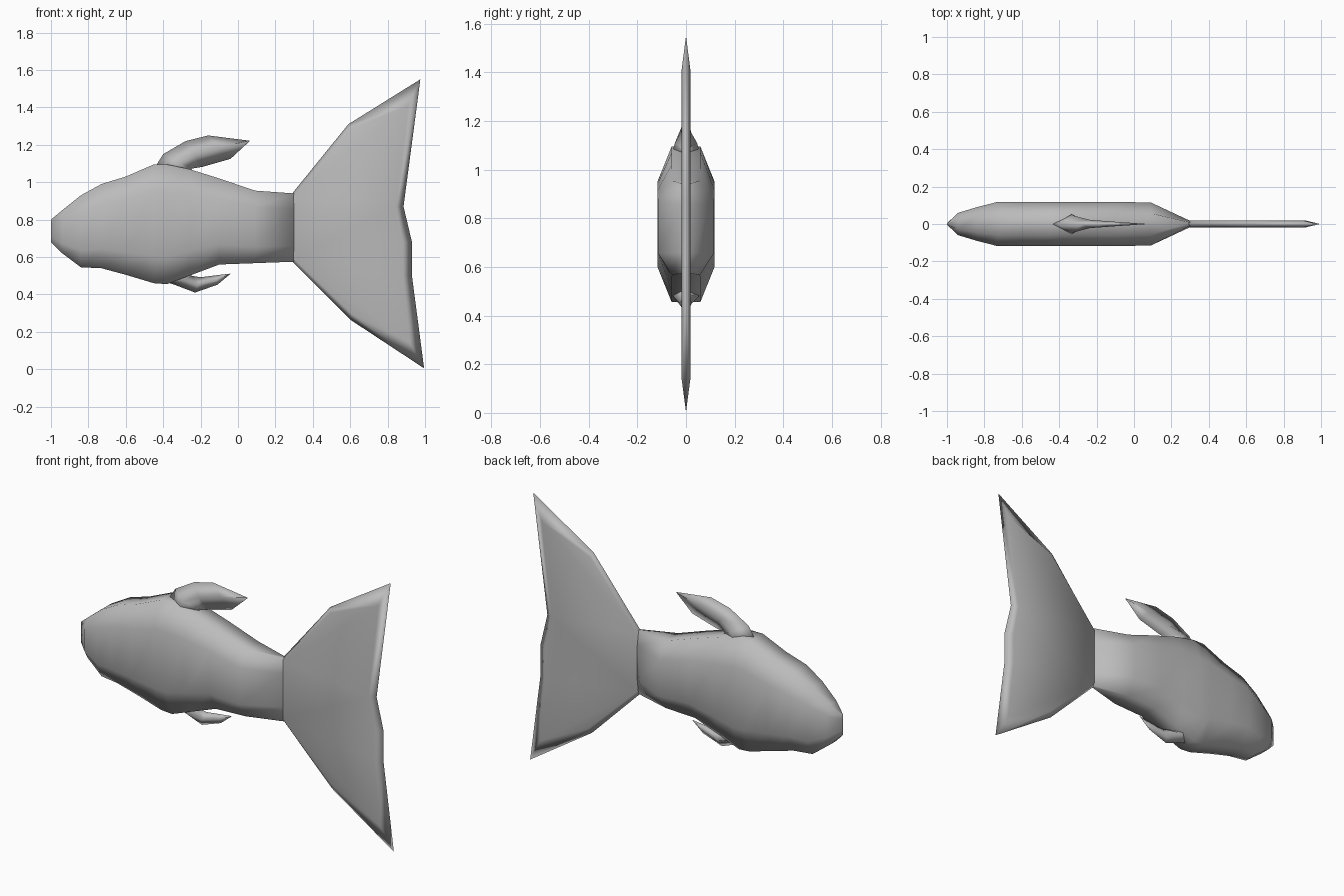
import bpy, bmesh

if "Cube" in bpy.data.objects:
    bpy.data.objects.remove(bpy.data.objects["Cube"], do_unlink=True)

grey = bpy.data.materials.new("plain grey")
grey.use_nodes = True
grey.diffuse_color = (0.5, 0.5, 0.5, 1)
grey.node_tree.nodes["Principled BSDF"].inputs["Base Color"].default_value = (0.5, 0.5, 0.5, 1)


def finish(bm, name):
    """Clean the mesh, smooth it and link it as a named object."""
    bmesh.ops.remove_doubles(bm, verts=bm.verts, dist=0.0005)
    bmesh.ops.recalc_face_normals(bm, faces=bm.faces)
    for f in bm.faces:
        f.smooth = True
    mesh = bpy.data.meshes.new(name)
    bm.to_mesh(mesh)
    bm.free()
    mesh.materials.append(grey)
    obj = bpy.data.objects.new(name, mesh)
    bpy.context.scene.collection.objects.link(obj)
    return obj


def loft(name, sections):
    """Skin a list of equal-length closed rings and cap both ends."""
    bm = bmesh.new()
    rings = [[bm.verts.new(p) for p in s] for s in sections]
    n = len(rings[0])
    for a, b in zip(rings, rings[1:]):
        for i in range(n):
            j = (i + 1) % n
            bm.faces.new((a[i], a[j], b[j], b[i]))
    bm.faces.new(rings[0])
    bm.faces.new(rings[-1])
    return finish(bm, name)


# Body: eight-sided sections given as x, bottom, top, half width
stations = [
    (-1.00, 0.68, 0.80, 0.004), (-0.94, 0.62, 0.85, 0.06),
    (-0.84, 0.545, 0.93, 0.09), (-0.73, 0.54, 0.99, 0.118),
    (-0.60, 0.505, 1.03, 0.118), (-0.45, 0.46, 1.095, 0.118),
    (-0.38, 0.455, 1.095, 0.118), (-0.26, 0.50, 1.07, 0.118),
    (-0.10, 0.56, 1.02, 0.118), (0.09, 0.567, 0.955, 0.115),
    (0.30, 0.575, 0.94, 0.017),
]


def body_ring(x, lo, hi, w):
    h = hi - lo
    half = [(0.5 * w, hi), (w, lo + 0.77 * h), (w, lo + 0.23 * h), (0.5 * w, lo)]
    return [(x, y, z) for y, z in half] + [(x, -y, z) for y, z in reversed(half)]


loft("body", [body_ring(*s) for s in stations])


# Back and belly fins: lead point, trailing point, half thickness
def fin(name, rows):
    rings = []
    for (x0, z0), (x1, z1), w in rows:
        mx, mz = (x0 + x1) / 2, (z0 + z1) / 2
        rings.append([(x0, 0, z0), (mx, w, mz), (x1, 0, z1), (mx, -w, mz)])
    return loft(name, rings)


fin("dorsal_fin", [
    ((-0.45, 1.07), (-0.23, 1.05), 0.06), ((-0.40, 1.15), (-0.25, 1.072), 0.045),
    ((-0.28, 1.22), (-0.19, 1.082), 0.022), ((-0.16, 1.25), (-0.04, 1.125), 0.012),
    ((0.06, 1.222), (0.062, 1.219), 0.001),
])
fin("belly_fin", [
    ((-0.43, 0.48), (-0.24, 0.515), 0.06), ((-0.34, 0.452), (-0.25, 0.50), 0.05),
    ((-0.23, 0.41), (-0.20, 0.492), 0.025), ((-0.11, 0.452), (-0.12, 0.502), 0.012),
    ((-0.04, 0.51), (-0.042, 0.511), 0.001),
])

# Tail fin: sharp outer edge sloping up to a flat plate on both sides
outer = [(0.29, 0.94), (0.59, 1.31), (0.975, 1.55), (0.885, 0.87), (0.93, 0.68),
         (0.93, 0.50), (0.995, 0.005), (0.60, 0.265), (0.29, 0.575)]
inner = [(0.30, 0.925), (0.60, 1.285), (0.91, 1.41), (0.845, 0.87), (0.88, 0.68),
         (0.88, 0.50), (0.92, 0.14), (0.61, 0.295), (0.30, 0.59)]
bm = bmesh.new()
rim = [bm.verts.new((x, 0, z)) for x, z in outer]
for side in (-1, 1):
    plate = [bm.verts.new((x, side * 0.018, z)) for x, z in inner]
    for i in range(len(rim)):
        j = (i + 1) % len(rim)
        bm.faces.new((rim[i], rim[j], plate[j], plate[i]))
    for ids in ((0, 1, 2, 3), (0, 3, 4, 5, 8), (8, 5, 6, 7)):
        bm.faces.new([plate[i] for i in ids])
finish(bm, "tail_fin")
